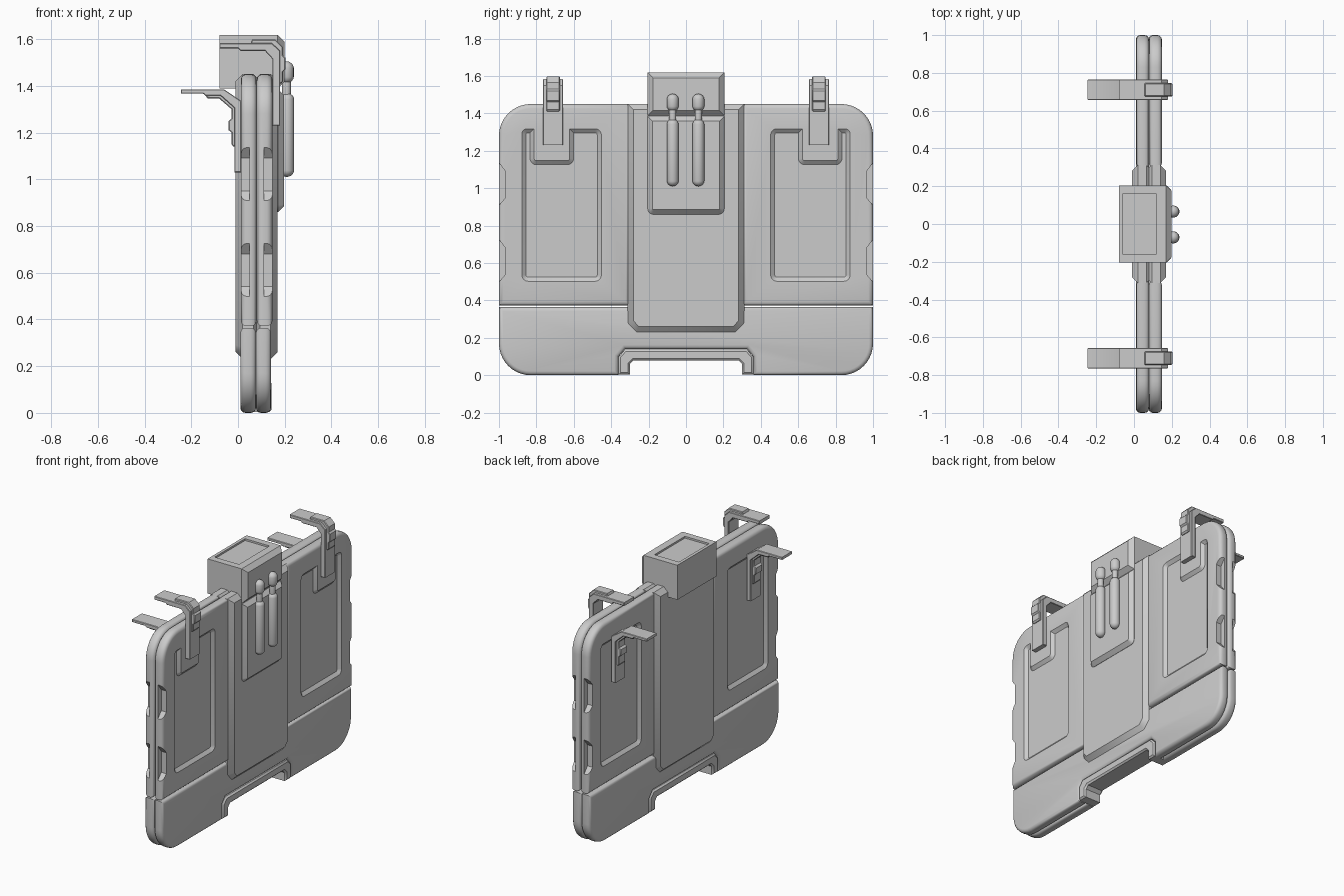
import bpy, bmesh, math
from mathutils import Vector

if "Cube" in bpy.data.objects:
    bpy.data.objects.remove(bpy.data.objects["Cube"])


def rounded(pts):
    """Polygon from (u, v, radius) corners."""
    out, n = [], len(pts)
    for i, (u, v, r) in enumerate(pts):
        p = Vector((u, v))
        if r == 0:
            out.append(p)
            continue
        a = (Vector(pts[i - 1][:2]) - p).normalized()
        b = (Vector(pts[(i + 1) % n][:2]) - p).normalized()
        half = a.angle(b) / 2
        c = p + (a + b).normalized() * (r / math.sin(half))
        s = (p + a * (r / math.tan(half)) - c).normalized()
        e = (p + b * (r / math.tan(half)) - c).normalized()
        steps = 10 if r > 0.1 else 4
        out += [c + s.slerp(e, k / steps).normalized() * r for k in range(steps + 1)]
    return out


def inset(pts, d):
    n = len(pts)
    area = sum(pts[i - 1].x * pts[i].y - pts[i].x * pts[i - 1].y for i in range(n))
    sgn = 1 if area > 0 else -1
    out = []
    for i in range(n):
        e1 = (pts[i] - pts[i - 1]).normalized()
        e2 = (pts[(i + 1) % n] - pts[i]).normalized()
        n1, n2 = Vector((-e1.y, e1.x)) * sgn, Vector((-e2.y, e2.x)) * sgn
        out.append(pts[i] + (n1 + n2) / (1 + n1.dot(n2)) * d)
    return out


def slab(name, corners, a0, a1, b0=0.0, b1=0.0, n=1, axis='x', taper=None, mirror=False):
    """Extruded outline with eased rims; axis x uses (y, z) corners, axis y uses (x, z)."""
    pts = rounded([tuple(c) + (0,) * (3 - len(c)) for c in corners])

    def rim(b):
        return [(b * (1 - math.sin(k / n * math.pi / 2)), b * (1 - math.cos(k / n * math.pi / 2)))
                for k in range(n + 1)] if b else [(0, 0)]
    levels = [(d, a0 + h) for d, h in rim(b0)] + [(d, a1 - h) for d, h in reversed(rim(b1))]
    if taper:
        # straight draft: a0 end is smaller
        levels = [(taper, a0), (0, a1)]
    bm = bmesh.new()
    rings = []
    for d, a in levels:
        rings.append([bm.verts.new((a, p.x, p.y) if axis == 'x' else (p.x, a, p.y))
                      for p in inset(pts, d)])
    for r, s in zip(rings, rings[1:]):
        for i in range(len(r)):
            bm.faces.new((r[i - 1], r[i], s[i], s[i - 1]))
    bm.faces.new(rings[0])
    bm.faces.new(list(reversed(rings[-1])))
    return finish(name, bm, mirror)


def finish(name, bm, mirror=False):
    bm.normal_update()
    bmesh.ops.recalc_face_normals(bm, faces=bm.faces[:])
    if bm.calc_volume(signed=True) < 0:
        bmesh.ops.reverse_faces(bm, faces=bm.faces[:])
    me = bpy.data.meshes.new(name)
    bm.to_mesh(me)
    bm.free()
    ob = bpy.data.objects.new(name, me)
    bpy.context.collection.objects.link(ob)
    if mirror:
        m = ob.modifiers.new("mirror", 'MIRROR')
        m.use_axis = (False, True, False)
        m.use_mirror_merge = False
    return ob


def cut(ob, cutter):
    m = ob.modifiers.new("cut", 'BOOLEAN')
    m.operation, m.object, m.solver = 'DIFFERENCE', cutter, 'EXACT'
    if len(ob.modifiers) > 1:
        ob.modifiers.move(len(ob.modifiers) - 1, 0)
    bpy.context.view_layer.objects.active = ob
    bpy.ops.object.modifier_apply(modifier="cut")
    bpy.data.objects.remove(cutter)


def capsule(name, x, y, r, z0, z1):
    bm = bmesh.new()
    bmesh.ops.create_uvsphere(bm, u_segments=20, v_segments=11, radius=r)
    for v in bm.verts:
        v.co.z += z1 - r if v.co.z > 0 else z0 + r
        v.co.x += x
        v.co.y += y
    return finish(name, bm)


def sym(half):
    """Complete a y-symmetric outline from its +y half."""
    return half + [(-c[0],) + tuple(c[1:]) for c in reversed(half)]


# Side panels: two shells each, with recessed faces and notched outer edges
panel = [(0.30, 0.372), (1, 0.372), (1, 1.45, 0.17), (0.30, 1.45)]
plain = [(0.45, 0.5, .035), (0.88, 0.5, .035), (0.88, 1.32, .035), (0.45, 1.32, .035)]
tabbed = plain[:2] + [(0.88, 1.32, .03), (0.81, 1.32), (0.81, 1.15, .01),
                      (0.625, 1.15, .01), (0.625, 1.32), (0.45, 1.32, .035)]
for name, x0, x1, face, inward, shape in (("rear_panel", 0.012, 0.08, 0.012, 1, plain),
                                          ("front_panel", 0.08, 0.148, 0.148, -1, tabbed)):
    p = slab(name, panel, x0, x1, 0.024, 0.024, 3, mirror=True)
    cut(p, slab("recess_cutter", shape, face + inward * 0.018, face - inward * 0.002, taper=0.024))
    for z in (0.5, 0.91):
        notch = [(1.05, z - 0.06), (0.965, z + 0.04), (0.965, z + 0.18), (1.05, z + 0.29)]
        lo, hi = sorted((face - inward * 0.05, face + inward * 0.037))
        cut(p, slab("notch_cutter", notch, lo, hi))

# Base with the bottom handle opening
base = sym([(0.325, 0.14), (0.36, 0.10), (0.36, 0), (1, 0, 0.17), (1, 0.364)])
slab("rear_base", base, 0.01, 0.077, 0.022, 0.022, 3)
slab("front_base", base, 0.077, 0.141, 0.022, 0.022, 3)
slab("handle_rim", sym([(0.28, 0.08), (0.30, 0.06), (0.30, 0.004),
                        (0.36, 0.004), (0.36, 0.10), (0.325, 0.138)]), 0.012, 0.143, 0.01, 0.01)

# Central column, two shells
column = sym([(0.312, 1.45), (0.312, 0.28), (0.265, 0.23)])
slab("rear_column", column, -0.01, 0.08, 0.03, 0.014)
slab("front_column", column, 0.08, 0.17, 0.014, 0.03)

# Top box with hanging front plate
slab("front_plate", sym([(0.205, 1.385), (0.205, 0.86, 0.03)]), 0.10, 0.197, 0, 0.025, 1)
box = slab("top_box", sym([(0.205, 1.618), (0.205, 1.388)]), -0.08, 0.198, 0, 0.028, 1)
cut(box, slab("lid_cutter", [(-0.06, 1.606), (0.12, 1.606), (0.12, 1.65), (-0.06, 1.65)],
              -0.16, 0.16, axis='y'))

# Paired tubes with necks and sockets
for side, y in (("left", -0.071), ("right", 0.066)):
    capsule(side + "_tube", 0.209, y, 0.032, 1.01, 1.37)
    capsule(side + "_socket", 0.207, y, 0.032, 1.41, 1.505)
    capsule(side + "_neck", 0.208, y, 0.019, 1.31, 1.45)

# Over-the-top clips, mirrored
Y0, Y1 = 0.657, 0.765
B0, B1 = 0.675, 0.746
slab("clip_hook", [(-0.08, 1.56), (-0.08, 1.583), (0.145, 1.583), (0.18, 1.55), (0.18, 1.23),
                   (0.147, 1.23), (0.147, 1.515), (0.115, 1.55), (0.01, 1.55), (0.0, 1.56)],
     Y0, Y1, 0.003, 0.003, axis='y', mirror=True)
slab("clip_buckle", [(0.05, 1.57), (0.06, 1.598), (0.16, 1.598), (0.193, 1.565), (0.193, 1.53),
                     (0.203, 1.52), (0.203, 1.47), (0.193, 1.46), (0.193, 1.42), (0.185, 1.41),
                     (0.165, 1.41), (0.165, 1.54), (0.14, 1.57)],
     B0, B1, 0.004, 0.004, axis='y', mirror=True)

# Rear brackets, mirrored
slab("rear_bracket", [(-0.245, 1.367), (-0.245, 1.385), (-0.06, 1.385), (0.014, 1.335), (0.014, 1.03),
                      (-0.015, 1.03), (-0.015, 1.305), (-0.075, 1.358), (-0.14, 1.358), (-0.15, 1.367)],
     Y0, Y1, 0.003, 0.003, axis='y', mirror=True)
slab("rear_buckle", [(-0.14, 1.36), (-0.13, 1.345), (-0.08, 1.345), (-0.028, 1.30), (-0.028, 1.26),
                     (-0.04, 1.25), (-0.04, 1.21), (-0.028, 1.20), (-0.028, 1.15), (-0.02, 1.14),
                     (-0.01, 1.14), (-0.01, 1.315), (-0.075, 1.365)],
     B0, B1, 0.004, 0.004, axis='y', mirror=True)

bpy.ops.object.select_all(action='SELECT')
bpy.context.view_layer.objects.active = box
bpy.ops.object.shade_smooth_by_angle(angle=math.radians(35))
